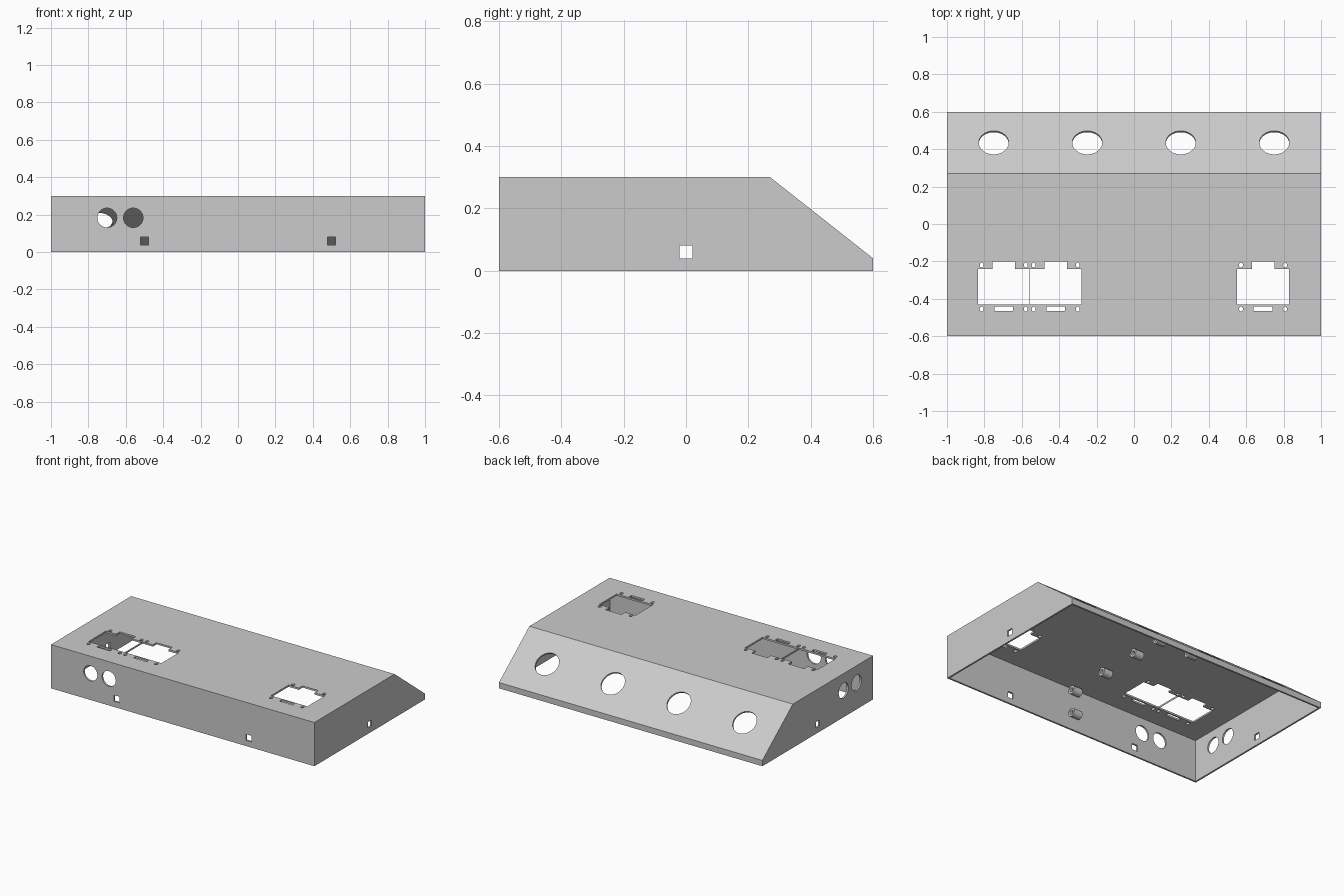
import bpy, bmesh, math
from mathutils import Matrix, Vector

cube = bpy.data.objects.get("Cube")
if cube:
    bpy.data.objects.remove(cube, do_unlink=True)

grey = bpy.data.materials.new("light grey plastic")
grey.use_nodes = True
grey.diffuse_color = (0.6, 0.6, 0.6, 1)
grey.node_tree.nodes["Principled BSDF"].inputs["Base Color"].default_value = (0.6, 0.6, 0.6, 1)

T = 0.012                    # wall thickness
DEPTH, HEIGHT = 0.6, 0.3     # half depth and full height
BEND, LIP = 0.27, 0.04       # start of the slope, height of the back lip
SLOPE = Vector((0, HEIGHT - LIP, DEPTH - BEND)).normalized()


def finish(bm, name):
    bmesh.ops.recalc_face_normals(bm, faces=bm.faces)
    mesh = bpy.data.meshes.new(name)
    bm.to_mesh(mesh)
    bm.free()
    obj = bpy.data.objects.new(name, mesh)
    obj.data.materials.append(grey)
    bpy.context.collection.objects.link(obj)
    return obj


def prism(bm, points, vector):
    """Extrude a closed outline along a vector."""
    face = bm.faces.new([bm.verts.new(p) for p in points])
    out = bmesh.ops.extrude_face_region(bm, geom=[face])
    verts = [g for g in out["geom"] if isinstance(g, bmesh.types.BMVert)]
    bmesh.ops.translate(bm, verts=verts, vec=vector)


def box(bm, centre, size):
    m = Matrix.Translation(centre) @ Matrix.Diagonal((*size, 1))
    bmesh.ops.create_cube(bm, size=1, matrix=m)


def rod(bm, centre, axis, radius, length, sides=40, stretch=1):
    turn = Vector(axis).to_track_quat('Z', 'Y').to_matrix().to_4x4()
    m = Matrix.Translation(centre) @ turn @ Matrix.Diagonal((1, stretch, 1, 1))
    bmesh.ops.create_cone(bm, cap_ends=True, segments=sides, radius1=radius,
                          radius2=radius, depth=length, matrix=m)


def cut(target, cutter):
    mod = target.modifiers.new("cut", 'BOOLEAN')
    mod.operation, mod.solver, mod.object = 'DIFFERENCE', 'EXACT', cutter
    bpy.context.view_layer.objects.active = target
    bpy.ops.object.modifier_apply(modifier=mod.name)
    bpy.data.objects.remove(cutter, do_unlink=True)


# Outer shell
outline = [(-DEPTH, 0), (-DEPTH, HEIGHT), (BEND, HEIGHT), (DEPTH, LIP), (DEPTH, 0)]
bm = bmesh.new()
prism(bm, [(-1, y, z) for y, z in outline], (2, 0, 0))
shell = finish(bm, "enclosure_shell")

# Cavity, open at the bottom
reach = SLOPE.y * BEND + SLOPE.z * HEIGHT - T
top, back = HEIGHT - T, DEPTH - T
inner = [(-back, -0.1), (-back, top), ((reach - SLOPE.z * top) / SLOPE.y, top),
         (back, (reach - SLOPE.y * back) / SLOPE.z), (back, -0.1)]
bm = bmesh.new()
prism(bm, [(T - 1, y, z) for y, z in inner], (2 - 2 * T, 0, 0))
cut(shell, finish(bm, "cavity_cutter"))

# All openings in the walls
bm = bmesh.new()
for cx in (-0.6965, -0.4185, 0.69):
    # Stepped window with its slot and four fixing holes
    half = [(0.138, -0.43), (0.138, -0.24), (0.06, -0.24), (0.06, -0.2)]
    window = half + [(-x, y) for x, y in reversed(half)]
    prism(bm, [(cx + x, y, 0.2) for x, y in window], (0, 0, 0.2))
    box(bm, (cx, -0.453, 0.3), (0.1, 0.025, 0.2))
    for side in (-1, 1):
        for y in (-0.455, -0.22):
            rod(bm, (cx + side * 0.118, y, 0.3), (0, 0, 1), 0.0105, 0.2, 16, 1.3)
# Round holes in the sloped panel
for x in (-0.75, -0.25, 0.25, 0.75):
    rod(bm, (x, (BEND + DEPTH) / 2, (HEIGHT + LIP) / 2), SLOPE, 0.08, 0.08, 48)
# Round holes in the front and right walls
for x in (-0.7, -0.56):
    rod(bm, (x, -DEPTH, 0.183), (0, 1, 0), 0.052, 0.1)
for y in (-0.42, -0.28):
    rod(bm, (-1, y, 0.183), (1, 0, 0), 0.052, 0.1)
# Square holes
for side in (-1, 1):
    box(bm, (side * 0.5, -DEPTH, 0.06), (0.042, 0.1, 0.042))
    box(bm, (side, 0, 0.06), (0.1, 0.042, 0.042))
cut(shell, finish(bm, "openings_cutter"))

# Hollow screw bosses along the middle, inside
bosses = [(-0.56, 0.1), (-0.56, 0.26), (-0.27, 0.26), (0.03, 0.26), (0.25, 0.26), (0.55, 0.03)]
for i, (y, z) in enumerate(bosses):
    bm = bmesh.new()
    section = [(-0.033, 0.014), (0.033, 0.014), (0.033, 0.028), (-0.033, 0.028)]
    verts = [bm.verts.new((x, r, 0)) for x, r in section]
    edges = [bm.edges.new((verts[k - 1], verts[k])) for k in range(4)]
    bmesh.ops.spin(bm, geom=verts + edges, cent=(0, 0, 0), axis=(1, 0, 0),
                   angle=math.tau, steps=24, use_merge=True)
    bmesh.ops.remove_doubles(bm, verts=bm.verts, dist=0.0001)
    boss = finish(bm, f"screw_boss_{i + 1}")
    boss.location = (0, y, z)

# Smooth round walls, keep sharp corners
bpy.ops.object.select_all(action='DESELECT')
for obj in bpy.data.objects:
    if obj.name.startswith(("enclosure", "screw_boss")):
        obj.select_set(True)
bpy.context.view_layer.objects.active = shell
bpy.ops.object.shade_smooth_by_angle(angle=math.radians(30))
